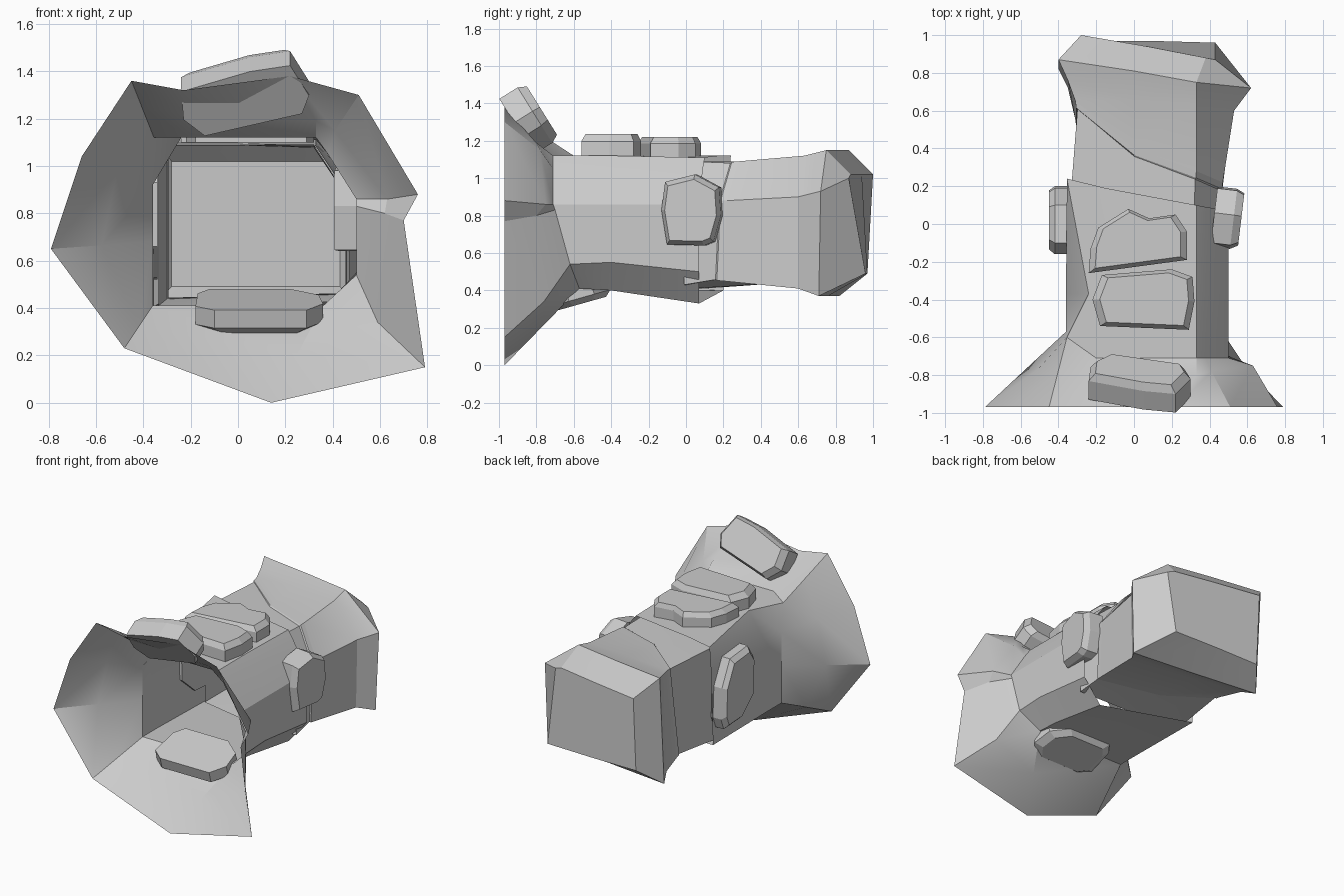
import bpy, math
from mathutils import Vector as V

if "Cube" in bpy.data.objects:
    bpy.data.objects.remove(bpy.data.objects["Cube"])


def make_object(name, verts, faces, smooth=False):
    me = bpy.data.meshes.new(name)
    me.from_pydata([tuple(v) for v in verts], [], faces)
    me.update()
    ob = bpy.data.objects.new(name, me)
    bpy.context.collection.objects.link(ob)
    bpy.ops.object.select_all(action='DESELECT')
    ob.select_set(True)
    bpy.context.view_layer.objects.active = ob
    bpy.ops.object.mode_set(mode='EDIT')
    bpy.ops.mesh.select_all(action='SELECT')
    bpy.ops.mesh.normals_make_consistent(inside=False)
    bpy.ops.object.mode_set(mode='OBJECT')
    if smooth:
        bpy.ops.object.shade_smooth_by_angle(angle=math.radians(25))
    return ob


def loft(name, rings, cap_start=False, cap_end=False, smooth=False):
    n = len(rings[0])
    verts = [p for r in rings for p in r]
    faces = [(k * n + i, k * n + (i + 1) % n, (k + 1) * n + (i + 1) % n, (k + 1) * n + i)
             for k in range(len(rings) - 1) for i in range(n)]
    if cap_start:
        faces.append(tuple(range(n)))
    if cap_end:
        faces.append(tuple(range((len(rings) - 1) * n, len(rings) * n)))
    return make_object(name, verts, faces, smooth)


def stone(name, outline, origin, u, v, n, height, inset=0.87):
    # bevelled slab: outline in the (u, v) plane, raised along n
    o, u, v, n = V(origin), V(u).normalized(), V(v).normalized(), V(n).normalized()
    cu = sum(p[0] for p in outline) / len(outline)
    cv = sum(p[1] for p in outline) / len(outline)
    rings = []
    for s, h in ((1, 0), (1, height * 0.72), (inset, height)):
        rings.append([o + u * (cu + (a - cu) * s) + v * (cv + (b - cv) * s) + n * h
                      for a, b in outline])
    return loft(name, rings, True, True)


# Flared mouth and hollow main body
mouth = [(x, -0.97, z) for x, z in (
    (-.79, .65), (-.66, 1.04), (-.45, 1.36), (-.23, 1.32), (.22, 1.38), (.51, 1.30),
    (.76, .88), (.70, .77), (.79, .15), (.14, 0), (-.48, .23))]
throat = [(-.36, -.57, .68), (-.36, -.57, .92), (-.355, -.6, 1.12), (-.2, -.71, 1.12),
          (.33, -.71, 1.12), (.38, -.71, 1.05), (.5, -.71, .86), (.5, -.70, .83),
          (.5, -.62, .54), (.36, -.57, .41), (-.36, -.57, .41)]
# kinked ring half way along the flare
flare = [tuple((V(a) + V(b)) / 2) for a, b in zip(mouth, throat)]
flare[4:9] = [(.33, -.80, 1.19), (.41, -.78, 1.15), (.63, -.75, .86), (.62, -.80, .80),
              (.59, -.76, .34)]
waist = [(-.36, -.37, .68), (-.36, -.37, .95), (-.24, -.37, 1.12), (-.1, -.37, 1.12),
         (.33, -.37, 1.12), (.38, -.37, 1.05), (.5, -.37, .86), (.5, -.37, .83),
         (.5, -.4, .55), (.36, -.4, .40), (-.36, -.4, .41)]
body_end = [(-.355, .21, .68), (-.355, .22, .92), (-.355, .24, 1.12), (-.15, .19, 1.12),
            (.33, .1, 1.11), (.38, .09, 1.05), (.5, .07, .86), (.5, .07, .83),
            (.5, .07, .50), (.36, .07, .33), (-.355, .2, .40)]
loft("flared_body", [mouth, flare, throat, waist, body_end], smooth=True)

# Closed rear block with a slanted front edge
rear_front = [(-.31, .65, 1.10), (0, .40, 1.10), (.33, .28, 1.09), (.47, .22, .88),
              (.47, .20, .45), (0, .32, .44), (-.31, .55, .43)]
rear_mid = [(-.35, .76, 1.12), (0, .66, 1.12), (.33, .63, 1.12), (.53, .60, .90),
            (.52, .60, .41), (0, .66, .41), (-.35, .72, .41)]
rear_wide = [(-.40, .87, 1.15), (0, .81, 1.15), (.33, .75, 1.15), (.62, .72, .93),
             (.60, .71, .37), (.1, .76, .37), (-.40, .82, .37)]
rear_cap = [(-.28, 1.0, 1.02), (.07, .94, 1.02), (.38, .88, 1.02), (.43, .87, 1.0),
            (.43, .96, .49), (.07, .97, .49), (-.28, .97, .49)]
loft("rear_block", [rear_front, rear_mid, rear_wide, rear_cap], cap_end=True, smooth=True)


def squeeze(ring, s, dy):
    return [(.08 + (x - .08) * s, y + dy, .77 + (z - .77) * s) for x, y, z in ring]


# Recessed sleeve joining body and rear block, and the thin lip on its rear end
sleeve_front = [(-.335, .15, 1.09), (0, .07, 1.09), (.32, .02, 1.09), (.47, -.01, .86),
                (.47, -.01, .43), (0, .03, .41), (-.335, .1, .41)]
loft("sleeve", [sleeve_front, squeeze(rear_front, .97, -.03), squeeze(rear_front, .96, .05)],
     smooth=True)
loft("rear_lip", [squeeze(rear_front, .965, -.045), squeeze(rear_front, .99, -.035), rear_front])

# Bevelled stones on top, sides and mouth
X, Y, Z = (1, 0, 0), (0, 1, 0), (0, 0, 1)
stone("top_rear_stone", [(-.24, -.26), (-.23, -.13), (-.19, -.02), (-.03, .08), (.08, .03),
                         (.22, .05), (.28, -.04), (.28, -.19)], (0, 0, 1.10), X, Y, Z, .12)
stone("top_front_stone", [(-.18, -.54), (-.22, -.4), (-.17, -.27), (.2, -.24), (.31, -.28),
                          (.32, -.41), (.29, -.56)], (0, 0, 1.10), X, Y, Z, .135)
stone("right_stone", [(-.13, .83), (-.11, .98), (.05, 1.02), (.18, .95), (.19, .8),
                      (.15, .66), (.10, .64), (-.1, .645)],
      (.42, .01, 0), (.12, 1, 0), Z, (1, -.12, 0), .145)
stone("left_stone", [(.2, .6), (.19, .82), (.1, 1.0), (-.1, 1.02), (-.16, .93),
                     (-.15, .66), (0, .53), (.17, .52)], (-.34, 0, 0), Y, Z, (-1, 0, 0), .11)
stone("mouth_top_stone", [(-.24, .04), (.05, .14), (.22, .17), (.30, .02), (.27, -.07),
                          (-.14, -.18), (-.23, -.1)],
      (0, -.908, 1.28), X, (0, -.53, .85), (0, .85, .53), .16)
stone("mouth_bottom_stone", [(-.18, -.12), (-.17, .08), (-.12, .15), (.22, .15), (.34, .06),
                             (.36, -.08), (.29, -.18), (-.1, -.18)],
      (0, -.57, .44), X, (0, .96, .27), (0, .27, -.96), .11, .8)
